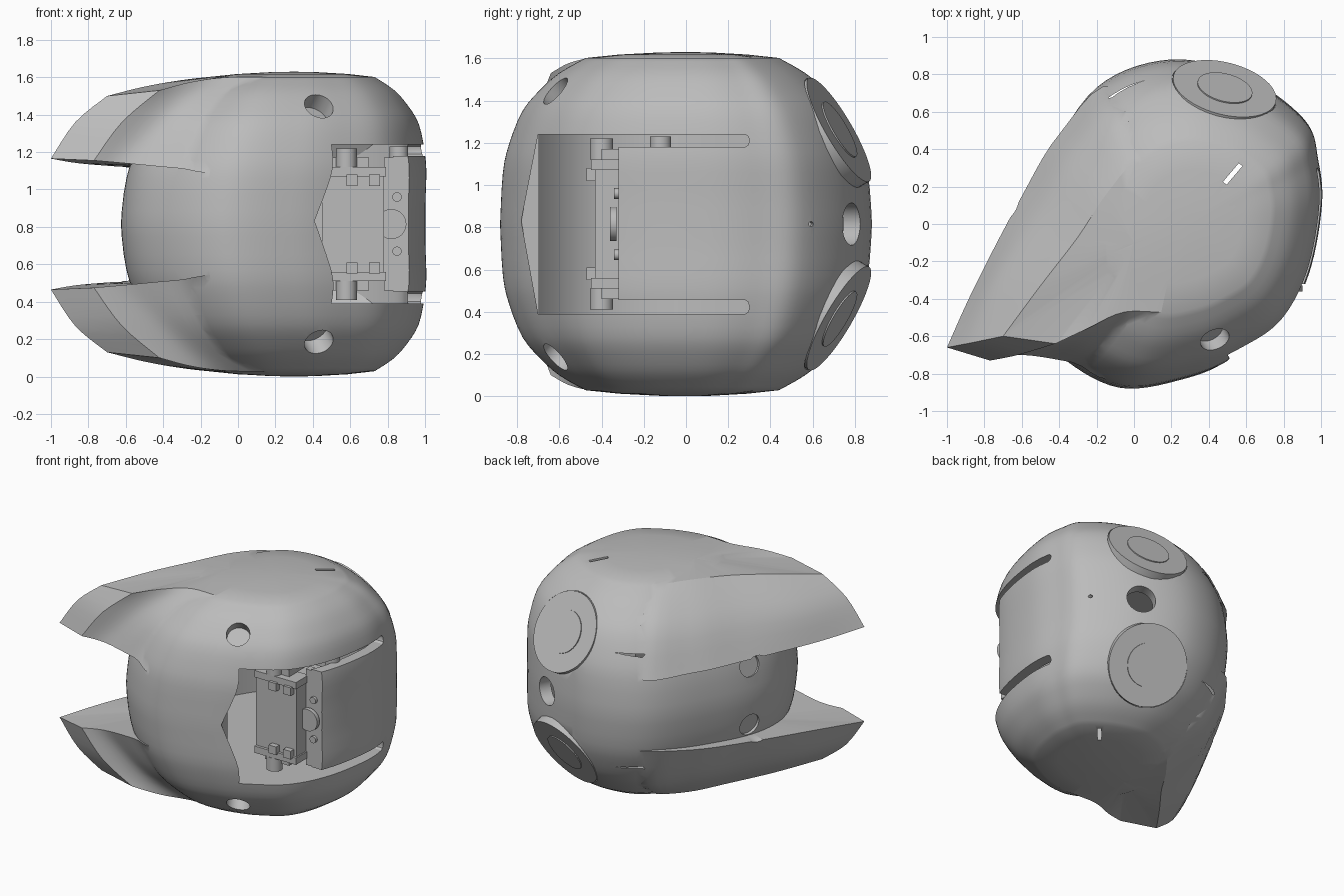
import bpy, bmesh, math
from mathutils import Vector

cube = bpy.data.objects.get("Cube")
if cube:
    bpy.data.objects.remove(cube)

grey = bpy.data.materials.new("shell grey")
grey.use_nodes = True
grey.diffuse_color = (0.5, 0.5, 0.5, 1)
grey.node_tree.nodes["Principled BSDF"].inputs["Base Color"].default_value = (0.5, 0.5, 0.5, 1)
MID = 0.815


def spline(points, steps, closed=False):
    """Catmull-Rom curve through the points."""
    p = [Vector(q) for q in points]
    n = len(p)
    get = (lambda i: p[i % n]) if closed else (lambda i: p[max(0, min(n - 1, i))])
    out = []
    for i in range(n if closed else n - 1):
        a, b, c, d = (get(i + k) for k in (-1, 0, 1, 2))
        for s in range(steps):
            t = s / steps
            out.append(b + (c - a) * t / 2 + (a * 2 - b * 5 + c * 4 - d) * t * t / 2
                       + (b * 3 - a - c * 3 + d) * t ** 3 / 2)
    return out if closed else out + [p[-1]]


def finish(name, bm):
    bmesh.ops.recalc_face_normals(bm, faces=bm.faces)
    mesh = bpy.data.meshes.new(name)
    bm.to_mesh(mesh)
    bm.free()
    mesh.materials.append(grey)
    ob = bpy.data.objects.new(name, mesh)
    bpy.context.collection.objects.link(ob)
    return ob


def loft(name, rings, bottom=None, top=None):
    """Skin closed rings; each end is a fan to a point, or one flat face."""
    bm = bmesh.new()
    rows = [[bm.verts.new(v) for v in ring] for ring in rings]
    n = len(rows[0])
    for lo, hi in zip(rows, rows[1:]):
        for i in range(n):
            j = (i + 1) % n
            bm.faces.new((lo[i], lo[j], hi[j], hi[i]))
    for row, tip in ((rows[0], bottom), (rows[-1], top)):
        if tip:
            c = bm.verts.new(tip)
            for i in range(n):
                bm.faces.new((row[i], row[(i + 1) % n], c))
        else:
            bm.faces.new(row)
    return finish(name, bm)


def cylinder(name, centre, axis, radius, depth, sides=48):
    """Cylinder that starts at centre and runs along axis."""
    bm = bmesh.new()
    bmesh.ops.create_cone(bm, cap_ends=True, segments=sides, radius1=radius,
                          radius2=radius, depth=depth)
    axis = Vector(axis).normalized()
    mat = axis.to_track_quat('Z', 'Y').to_matrix().to_4x4()
    mat.translation = Vector(centre) + axis * depth / 2
    bmesh.ops.transform(bm, matrix=mat, verts=bm.verts)
    return finish(name, bm)


def box(name, x, y, z):
    corners = [(x[0], y[0]), (x[1], y[0]), (x[1], y[1]), (x[0], y[1])]
    return loft(name, [[(a, b, h) for a, b in corners] for h in z])


def boolean(target, tool, operation='DIFFERENCE'):
    mod = target.modifiers.new("cut", 'BOOLEAN')
    mod.object, mod.operation, mod.solver = tool, operation, 'EXACT'
    bpy.context.view_layer.objects.active = target
    bpy.ops.object.modifier_apply(modifier=mod.name)
    bpy.data.objects.remove(tool)


def flip(p, side):
    """Mirror a point to the lower half when side is -1."""
    return (p[0], p[1], MID + side * (p[2] - MID))


# rounded main shell: one outline, scaled by height
outline = spline([(1, .1), (.98, .35), (.91, .56), (.6, .785), (.2, .88), (-.2, .73), (-.48, .3),
                  (-.62, -.1), (-.58, -.45), (-.4, -.7), (-.08, -.875), (.28, -.825),
                  (.55, -.71), (.78, -.55), (.93, -.27)], 7, True)
half = spline([(0, 1), (.3, .985), (.47, .95), (.656, .88), (.78, .785), (.88, .68), (.965, .54)], 3)
half += [Vector((.985, .36)), Vector((.997, .15))]


def section(h, s, z):
    """Outline at height h; the rear tucks in a little more than the front."""
    cx = .2 + .1 * h * h + .12 * h * h * (1 - abs(h))
    return [(cx + (p.x - .2) * s, p.y * s * (1 - .08 * h * h * (p.y > 0)), z) for p in outline]


levels = [(-h, s) for h, s in reversed(half[1:])] + [tuple(p) for p in half]
shell = loft("shell", [section(h, s, MID * (1 + h)) for h, s in levels],
             (.3, 0, 0), (.3, 0, 2 * MID))

# pointed fins, upper and lower: bottom, middle and top ring
low = [(-.77, -.73, 1.155), (-.6, -.7, 1.14), (-.33, -.74, 1.115), (-.05, -.8, 1.1), (.5, -.2, 1.3),
       (.3, .3, 1.3), (-.1, .74, 1.09), (-.4, .48, 1.1), (-.61, .13, 1.12), (-.85, -.33, 1.14),
       (-1, -.66, 1.165)]
mid = [(-.62, -.7, 1.36), (-.42, -.64, 1.36), (-.2, -.66, 1.37), (.1, -.66, 1.37), (.5, -.2, 1.4),
       (.3, .3, 1.4), (-.05, .6, 1.4), (-.3, .38, 1.38), (-.49, .05, 1.38), (-.72, -.3, 1.36),
       (-.87, -.635, 1.36)]
high = [(-.42, -.64, 1.53), (-.25, -.56, 1.575), (-.05, -.47, 1.6), (.25, -.45, 1.6), (.5, -.2, 1.59),
        (.3, .3, 1.59), (.04, .35, 1.59), (-.14, .17, 1.6), (-.3, -.07, 1.585), (-.5, -.33, 1.55),
        (-.7, -.6, 1.5)]
columns = list(zip(*[spline(r, 5) for r in (low, mid, high)]))
rows = list(zip(*[spline(c, 4) for c in columns]))
for side in (1, -1):
    fin = loft("fin", [[flip(p, side) for p in r] for r in rows],
               flip((-.3, -.1, 1.12), side), flip((0, -.1, 1.618), side))
    boolean(shell, fin, 'UNION')

# hollow inside, side opening and door slots
boolean(shell, loft("cavity", [section(0, .9, z) for z in (.39, 1.24)]))
gap = [(-.7, .39), (.28, .39), (.295, .4), (.3, .42), (.295, .445), (.28, .455), (-.32, .455),
       (-.32, 1.18), (.28, 1.18), (.295, 1.19), (.3, 1.21), (.295, 1.23), (.28, 1.24),
       (-.7, 1.24), (-.78, .83)]
boolean(shell, loft("opening", [[(x, y, z) for y, z in gap] for x in (.4, 1.2)]))

# rear hole and small pin hole
boolean(shell, cylinder("rear_hole", (.5, .6, MID), (.45, .89, 0), .1, .6))
boolean(shell, cylinder("pin_hole", (.8, .58, MID), (1, .15, 0), .012, .4, 12))

# narrow slit through top and bottom
slit = [(.475, .225), (.495, .21), (.58, .31), (.56, .325)]
boolean(shell, loft("slit", [[(x, y, z) for x, y in slit] for z in (-.2, 1.9)]))

parts = [shell]
disc_axis = Vector((.22, .84, .49)).normalized()
for side, word in ((1, "upper"), (-1, "lower")):
    # round flat discs at the rear
    axis = Vector((disc_axis.x, disc_axis.y, side * disc_axis.z))
    centre = Vector(flip((.48, .705, 1.25), side)) + axis * .018
    boolean(shell, cylinder("disc_seat", centre - axis * .02, axis, .287, .3))
    parts.append(cylinder(word + "_rear_disc", centre - axis * .05, axis, .283, .055))
    parts.append(cylinder(word + "_disc_centre", centre, axis, .15, .012))
    # oval dimples at the front and beside the fins
    for spot, way, deep in (((.44, -.63, 1.46), (.35, -.6, .7), .11),
                            ((-.58, .06, 1.04), (-1, .3, .25), .04)):
        d = Vector((way[0], way[1], side * way[2])).normalized()
        boolean(shell, cylinder("dimple", Vector(flip(spot, side)) - d * deep, d, .08, .3))

# drive unit inside the opening
parts.append(box("drive_block", (.45, .78), (-.43, -.05), (.56, 1.07)))
parts.append(box("door_frame", (.78, .88), (-.32, -.27), (.46, 1.17)))
parts.append(cylinder("drive_hub", (.82, -.33, MID), (0, -1, 0), .08, .03))
parts.append(cylinder("hinge_pin", (.86, -.12, 1.1), (0, 0, 1), .05, .13))
for side, word in ((1, "upper"), (-1, "lower")):
    def slab(name, x, y, z):
        parts.append(box(word + name, x, y, sorted(flip((0, 0, h), side)[2] for h in z)))
    slab("_flange", (.45, .79), (-.45, -.3), (1.07, 1.12))
    for x in (.58, .7):
        slab("_lug", (x, x + .06), (-.47, -.43), (1.02, 1.08))
    slab("_bracket", (.5, .7), (-.4, -.2), (1.12, 1.17))
    parts.append(cylinder(word + "_boss", flip((.58, -.4, 1.12), side), (0, 0, side), .055, .1))
    parts.append(cylinder(word + "_screw", flip((.85, -.31, .96), side), (0, -1, 0), .025, .03, 16))

# smooth shading with crisp edges
bpy.ops.object.select_all(action='DESELECT')
for ob in parts:
    ob.select_set(True)
bpy.context.view_layer.objects.active = shell
bpy.ops.object.shade_smooth_by_angle(angle=math.radians(32))
